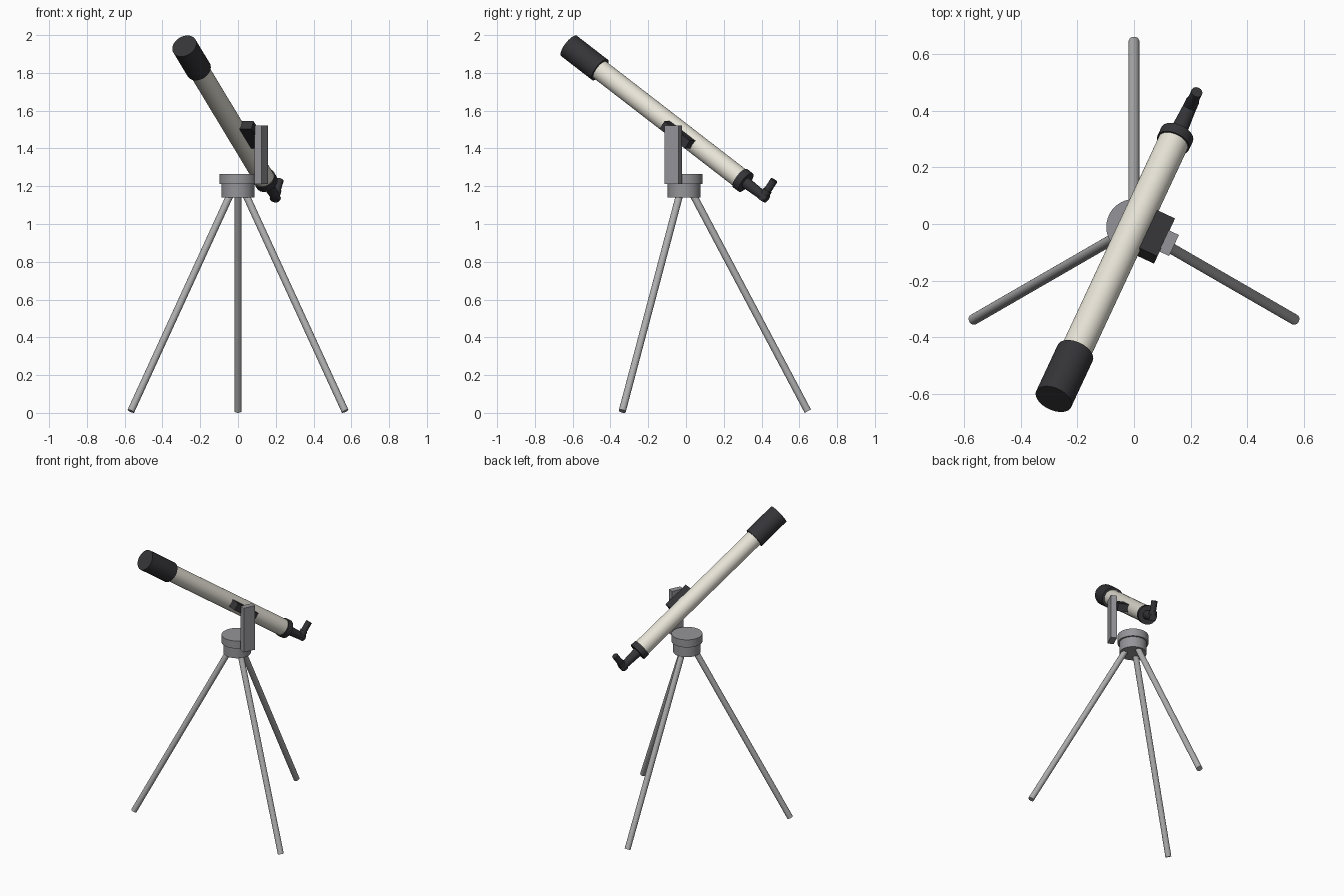
import bpy, math
from mathutils import Vector, Matrix

if "Cube" in bpy.data.objects:
    bpy.data.objects.remove(bpy.data.objects["Cube"])

AZ, EL = math.radians(25), math.radians(35)
CY = -0.01                                   # tripod centre in y
PIVOT = Vector((0, CY, 1.472))
SIDE = Vector((math.cos(AZ), -math.sin(AZ), 0))              # towards the arm
FLAT = Vector((-math.sin(AZ), -math.cos(AZ), 0))             # level heading
AIM = FLAT * math.cos(EL) + Vector((0, 0, math.sin(EL)))     # tube axis
UP = -FLAT * math.sin(EL) + Vector((0, 0, math.cos(EL)))     # square to the tube


def material(name, rgb):
    m = bpy.data.materials.new(name)
    m.diffuse_color = (*rgb, 1)
    m.use_nodes = True
    m.node_tree.nodes["Principled BSDF"].inputs["Base Color"].default_value = m.diffuse_color
    return m


CREAM = material("cream", (0.80, 0.77, 0.68))
BLACK = material("black", (0.035, 0.035, 0.04))
METAL = material("mount_grey", (0.30, 0.30, 0.32))
STEEL = material("leg_grey", (0.42, 0.42, 0.42))


def rod(name, a, b, r1, r2, mat, sides=40):
    """Round bar from point a to point b."""
    a, b = Vector(a), Vector(b)
    bpy.ops.mesh.primitive_cone_add(vertices=sides, radius1=r1, radius2=r2,
                                    depth=(b - a).length)
    ob = bpy.context.object
    ob.name = name
    ob.matrix_world = (Matrix.Translation((a + b) / 2)
                       @ (b - a).to_track_quat('Z', 'Y').to_matrix().to_4x4())
    ob.data.materials.append(mat)
    bpy.ops.object.shade_smooth_by_angle(angle=math.radians(35))
    return ob


def box(name, centre, axes, size, mat):
    """Box with its edges along three given axes."""
    bpy.ops.mesh.primitive_cube_add(size=1)
    ob = bpy.context.object
    ob.name = name
    turn = Matrix(axes).transposed().to_4x4()
    ob.matrix_world = Matrix.Translation(centre) @ turn @ Matrix.Diagonal((*size, 1))
    ob.data.materials.append(mat)
    return ob


def on_tube(t, n=0):
    return PIVOT + AIM * t + UP * n


# Tripod legs
for i, name in enumerate(("back_leg", "left_leg", "right_leg")):
    ang = math.radians(90 + 120 * i)
    out = Vector((math.cos(ang), math.sin(ang), 0))
    mid = Vector((0, CY, 0))
    rod(name, mid + out * 0.655 + Vector((0, 0, 0.009)),
        mid + out * 0.045 + Vector((0, 0, 1.16)), 0.019, 0.019, STEEL, 24)

# Tripod head and turntable
rod("tripod_head", (0, CY, 1.14), (0, CY, 1.215), 0.087, 0.087, METAL)
rod("turntable", (0, CY, 1.213), (0, CY, 1.266), 0.098, 0.098, METAL)

# Single side arm and the cradle holding the tube
Z = Vector((0, 0, 1))
box("mount_arm", Vector((0, CY, 1.367)) + SIDE * 0.136, (SIDE, -FLAT, Z),
    (0.04, 0.082, 0.308), METAL)
box("tube_cradle", PIVOT + SIDE * 0.08, (SIDE, -AIM, UP),
    (0.078, 0.18, 0.05), BLACK)

# Main tube with dew shield and rear ring
rod("main_tube", on_tube(-0.43), on_tube(0.62), 0.055, 0.055, CREAM, 48)
rod("dew_shield", on_tube(0.60), on_tube(0.82), 0.068, 0.068, BLACK, 48)
rod("rear_ring", on_tube(-0.44), on_tube(-0.40), 0.061, 0.061, BLACK, 48)

# Focuser, diagonal and eyepiece
rod("focuser", on_tube(-0.43), on_tube(-0.592), 0.031, 0.023, BLACK, 32)
rod("diagonal", on_tube(-0.568, -0.022), on_tube(-0.568, 0.04), 0.024, 0.024, BLACK, 32)
rod("eyepiece", on_tube(-0.568, 0.03), on_tube(-0.568, 0.105), 0.02, 0.02, BLACK, 32)
